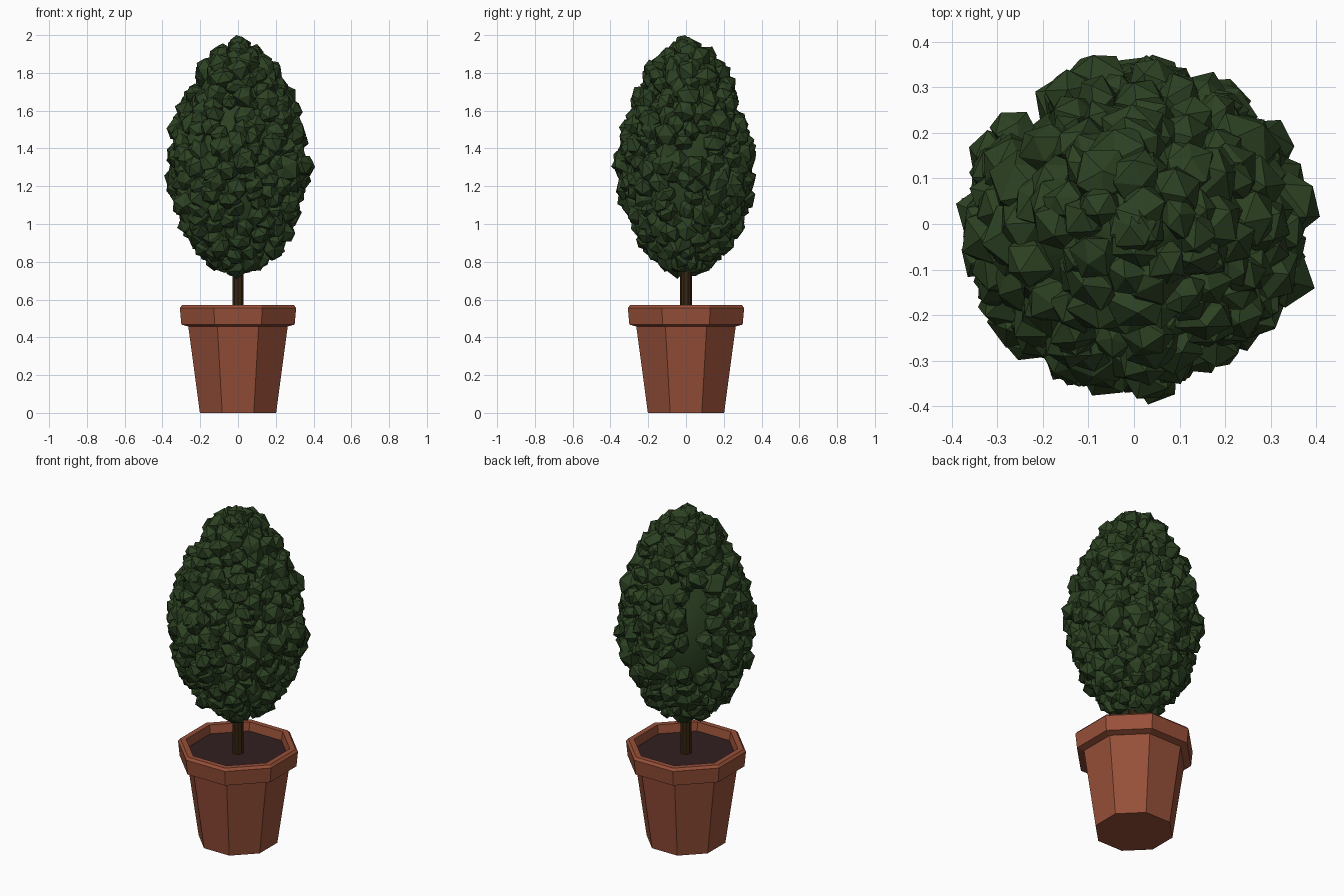
import bpy, bmesh, math, random
from mathutils import Vector, Matrix, Euler

random.seed(7)

cube = bpy.data.objects.get("Cube")
if cube:
    bpy.data.objects.remove(cube, do_unlink=True)


def make_material(name, rgb):
    mat = bpy.data.materials.new(name)
    mat.use_nodes = True
    mat.diffuse_color = (*rgb, 1)
    bsdf = next(n for n in mat.node_tree.nodes if n.type == 'BSDF_PRINCIPLED')
    bsdf.inputs["Base Color"].default_value = (*rgb, 1)
    return mat


leaf_green = make_material("leaf green", (0.025, 0.053, 0.016))
terracotta = make_material("terracotta", (0.31, 0.08, 0.04))
soil_brown = make_material("soil brown", (0.032, 0.0135, 0.0145))
bark_brown = make_material("bark brown", (0.04, 0.019, 0.005))


def add_object(name, bm, mat):
    mesh = bpy.data.meshes.new(name)
    bm.to_mesh(mesh)
    bm.free()
    mesh.materials.append(mat)
    obj = bpy.data.objects.new(name, mesh)
    bpy.context.collection.objects.link(obj)
    return obj


def lathe(name, profile, sides, mat, smooth=False):
    """Spin a closed (flat distance, height) profile; flats face the axes."""
    bm = bmesh.new()
    grow = 1 / math.cos(math.pi / sides)
    start = Matrix.Rotation(math.pi / sides, 3, 'Z')
    verts = [bm.verts.new(start @ Vector((r * grow, 0, z))) for r, z in profile]
    edges = [bm.edges.new(pair) for pair in zip(verts, verts[1:])]
    bmesh.ops.spin(bm, geom=verts + edges, cent=(0, 0, 0), axis=(0, 0, 1),
                   angle=math.tau, steps=sides)
    bmesh.ops.remove_doubles(bm, verts=bm.verts, dist=1e-4)
    bmesh.ops.recalc_face_normals(bm, faces=bm.faces)
    for face in bm.faces:
        face.smooth = smooth
    return add_object(name, bm, mat)


# Octagonal pot with a bevelled rim, and the soil inside
lathe("pot", [(0, 0), (.202, 0), (.263, .457), (.3, .468), (.308, .556),
              (.296, .57), (.266, .57), (.255, .5), (0, .5)], 8, terracotta)
lathe("soil", [(0, .49), (.25, .49), (.258, .52), (0, .52)], 8, soil_brown)

# Trunk
lathe("trunk", [(0, .5), (.029, .5), (.029, .95), (0, .95)], 10, bark_brown)

# Egg-shaped crown: a smooth core set a little inside the leaf clumps
egg = [(0, .78), (.1, .79), (.175, .85), (.235, .94), (.28, 1.04), (.32, 1.16),
       (.334, 1.3), (.322, 1.43), (.288, 1.56), (.24, 1.68), (.18, 1.8),
       (.12, 1.89), (0, 1.945)]
lathe("foliage_core", [(max(r - .025, 0), z) for r, z in egg], 28, leaf_green,
      smooth=True)

# Faceted leaf clumps spread evenly over the egg
segments = list(zip(egg, egg[1:]))
areas = [(a[0] + b[0]) * math.dist(a, b) for a, b in segments]


def point_on_egg(share):
    """Radius and height at a share of the egg's surface area."""
    left = share * sum(areas)
    for (a, b), area in zip(segments, areas):
        if left <= area:
            t = left / area
            return a[0] + (b[0] - a[0]) * t, a[1] + (b[1] - a[1]) * t
        left -= area
    return egg[-1]


# Thin patches where the core shows: angle, height, half width, half height
patches = ((137, 1.36, 15, .25), (4, 1.45, 14, .11), (350, 1.13, 11, .09),
           (262, 1.56, 12, .08), (208, 1.74, 28, .05), (90, 1.61, 20, .05))


def is_sparse(angle, z):
    for mid_angle, mid_z, wide, high in patches:
        turn = (math.degrees(angle) - mid_angle + 180) % 360 - 180
        if (turn / wide) ** 2 + ((z - mid_z) / high) ** 2 < 1:
            return True
    return False


bm = bmesh.new()
count = 350
for i in range(count):
    r, z = point_on_egg((i + .5) / count)
    angle = i * 2.39996 + random.uniform(-.15, .15)
    if is_sparse(angle, z) and random.random() < .85:
        continue
    r += random.uniform(-.022, .01)
    size = random.uniform(.05, .074)
    stretch = Matrix.Diagonal((random.uniform(.85, 1.2), random.uniform(.85, 1.15),
                               random.uniform(.7, 1), 1))
    spin = Euler([random.uniform(0, math.tau) for _ in range(3)]).to_matrix().to_4x4()
    place = Matrix.Translation((r * math.cos(angle), r * .965 * math.sin(angle), z))
    clump = bmesh.ops.create_icosphere(bm, subdivisions=1, radius=size,
                                       matrix=place @ spin @ stretch)
    for v in clump["verts"]:
        v.co += Vector([random.uniform(-.006, .006) for _ in range(3)])
        v.co.z = min(v.co.z, 2)
add_object("foliage_clumps", bm, leaf_green)
